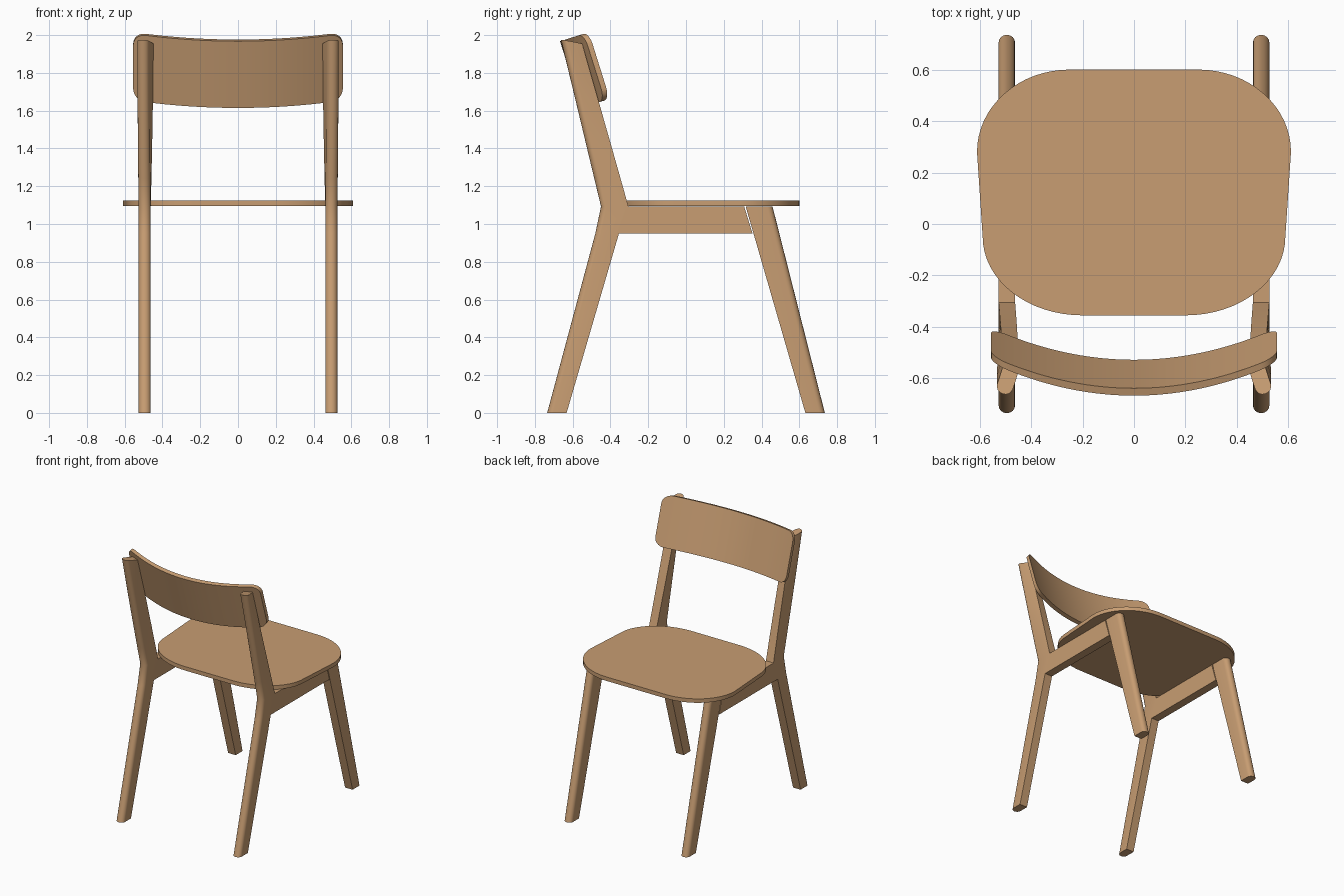
import bpy, bmesh, math

if "Cube" in bpy.data.objects:
    bpy.data.objects.remove(bpy.data.objects["Cube"])

wood = bpy.data.materials.new("wood")
wood.diffuse_color = (0.58, 0.34, 0.17, 1)
wood.use_nodes = True
wood.node_tree.nodes["Principled BSDF"].inputs["Base Color"].default_value = wood.diffuse_color


def loft(name, rings, mirror=False):
    """Skin a list of equal-sized closed rings and cap both ends."""
    bm = bmesh.new()
    vs = [[bm.verts.new(p) for p in r] for r in rings]
    n = len(vs[0])
    for a, b in zip(vs, vs[1:]):
        for i in range(n):
            j = (i + 1) % n
            bm.faces.new((a[i], a[j], b[j], b[i]))
    bm.faces.new(vs[0][::-1])
    bm.faces.new(vs[-1])
    bmesh.ops.recalc_face_normals(bm, faces=bm.faces)
    me = bpy.data.meshes.new(name)
    bm.to_mesh(me)
    bm.free()
    me.materials.append(wood)
    ob = bpy.data.objects.new(name, me)
    bpy.context.collection.objects.link(ob)
    bpy.ops.object.select_all(action='DESELECT')
    bpy.context.view_layer.objects.active = ob
    ob.select_set(True)
    bpy.ops.object.shade_smooth_by_angle(angle=math.radians(30))
    if mirror:
        ob.modifiers.new("mirror", 'MIRROR').use_mirror_merge = False
    return ob


CX, W = 0.494, 0.032      # centre and half width of the side frames


def leg_ring(outer, inner, twist=0.0, depth=0.03):
    """Leg section: square at the inner end, rounded at the outer end (y, z)."""
    (yo, zo), (yi, zi) = outer, inner
    length = abs(yi - yo)
    flat = [(W, 1.0), (-W, 1.0)]
    arc = []
    for k in range(9):
        a = math.pi * k / 8
        arc.append((-W * math.cos(a), depth / length * (1 - math.sin(a))))
    ym = (yo + yi) / 2
    c, s = math.cos(twist), math.sin(twist)
    ring = []
    for dx, t in flat + arc:
        dy = yo + (yi - yo) * t - ym
        ring.append((CX + dx * c - dy * s, ym + dx * s + dy * c, zo + (zi - zo) * t))
    return ring


# Rear legs running up into the twisted back posts
rings = [leg_ring((-0.735, 0), (-0.632, 0)),
         leg_ring((-0.48, 0.95), (-0.355, 0.95)),
         leg_ring((-0.45, 1.093), (-0.305, 1.093))]
for k in range(1, 7):
    t = k / 6
    rings.append(leg_ring((-0.45 - 0.213 * t, 1.093 + 0.882 * t),
                          (-0.305 - 0.252 * t, 1.093 + 0.862 * t),
                          math.radians(18) * t))
loft("rear_leg_and_post", rings, True)

# Front legs
loft("front_leg", [leg_ring((0.735, 0), (0.632, 0)),
                   leg_ring((0.458, 1.093), (0.316, 1.093))], True)

# Side rails
profile = [(-0.355, 0.95), (0.352, 0.95), (0.308, 1.093), (-0.305, 1.093)]
loft("side_rail", [[(x, y, z) for y, z in profile] for x in (CX - W, CX + W)], True)

# Seat: flat panel with large elliptical corners
half = []
for cx, cy, rx, ry, start in ((0.2, -0.05, 0.388, 0.305, -90), (0.25, 0.28, 0.36, 0.32, 0)):
    for k in range(17):
        a = math.radians(start + 90 * k / 16)
        half.append((cx + rx * math.cos(a), cy + ry * math.sin(a)))
outline = half + [(-x, y) for x, y in reversed(half)]
loft("seat", [[(x, y, z) for x, y in outline] for z in (1.094, 1.124)])

# Backrest: tilted, bowed slab with rounded corners
HW, HH, R, TH = 0.555, 0.185, 0.065, 0.03
tilt = math.radians(17.4)
c, s = math.cos(tilt), math.sin(tilt)
inner = HW - R
xs = [inner * k / 16 for k in range(-16, 17)]
corner = [inner + R * math.sin(math.radians(90 * k / 8)) for k in range(1, 9)]
xs = [-x for x in reversed(corner)] + xs + corner
rings = []
for x in xs:
    e = max(0.0, abs(x) - inner)
    h = HH - R + math.sqrt(max(0.0, R * R - e * e))
    bow = 0.13 * (x / HW) ** 2
    slope = 2 * 0.13 * x / HW ** 2
    norm = math.hypot(1, slope)
    ring = []
    for v, back in ((-h, 0), (h, 0), (h, TH), (-h, TH)):
        d = bow - back / norm
        ring.append((x, -0.583 - v * s + d * c, 1.80 + v * c + d * s))
    rings.append(ring)
loft("backrest", rings)
